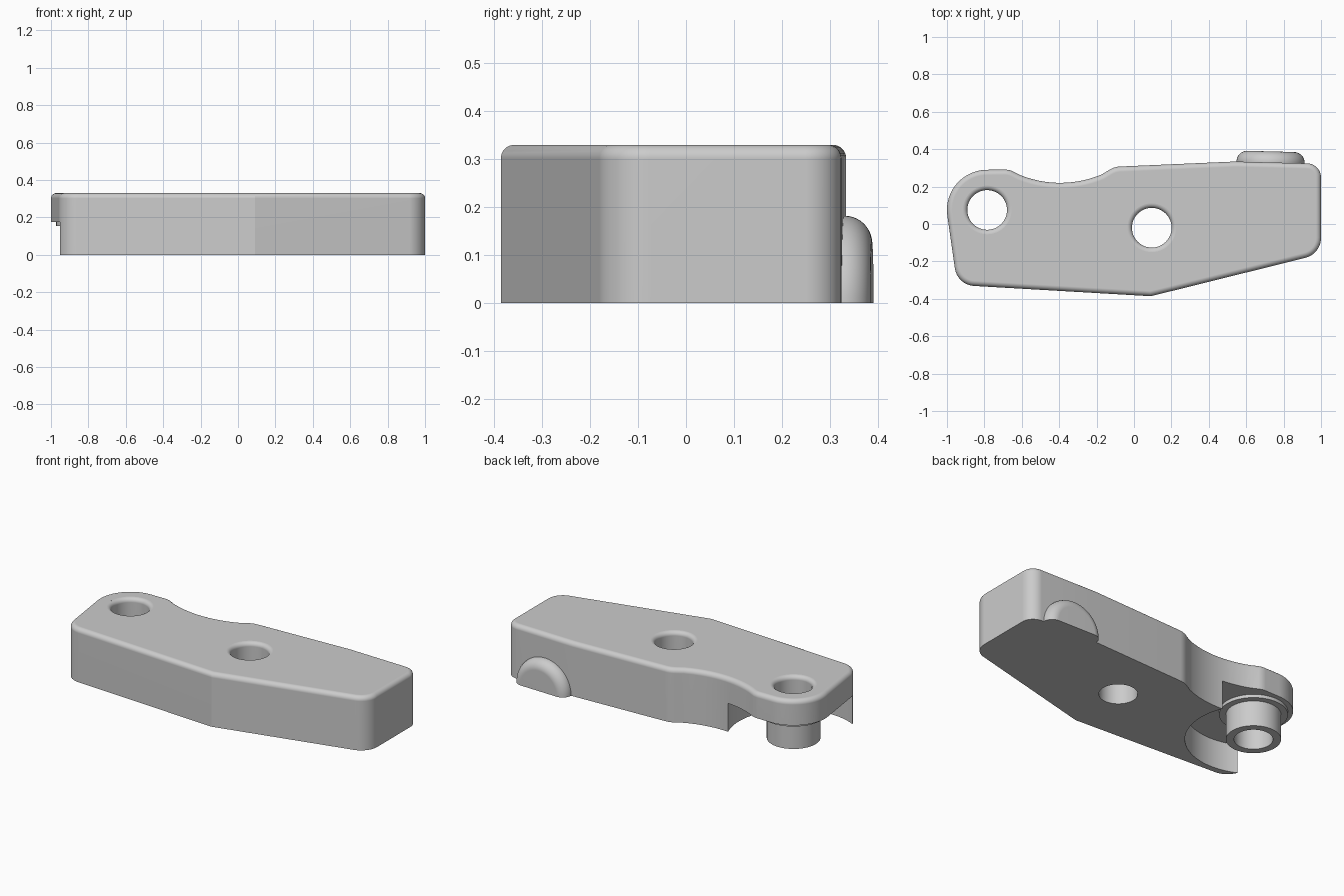
import bpy, bmesh
from math import sin, cos, tan, pi, radians
from mathutils import Vector, Matrix

cube = bpy.data.objects.get("Cube")
if cube:
    bpy.data.objects.remove(cube, do_unlink=True)

HEIGHT, FILLET, HOLE_R, POCKET_Z = 0.33, 0.028, 0.106, 0.175
BOSS, PIVOT = Vector((-0.785, 0.075)), Vector((0.095, -0.02))

grey = bpy.data.materials.new("plain grey")
grey.use_nodes = True
colour = (0.6, 0.6, 0.6, 1)
grey.diffuse_color = colour
grey.node_tree.nodes["Principled BSDF"].inputs["Base Color"].default_value = colour


def make_object(name, bm):
    bmesh.ops.recalc_face_normals(bm, faces=bm.faces)
    mesh = bpy.data.meshes.new(name)
    bm.to_mesh(mesh)
    bm.free()
    mesh.materials.append(grey)
    ob = bpy.data.objects.new(name, mesh)
    bpy.context.collection.objects.link(ob)
    return ob


def arc(centre, radius, start, end, steps):
    """Points along an arc, angles in degrees."""
    angles = [radians(start + (end - start) * i / steps) for i in range(steps + 1)]
    return [Vector((centre[0] + radius * cos(a), centre[1] + radius * sin(a))) for a in angles]


def rounded(before, corner, after, radius, steps=10):
    """Points of a fillet that replaces a corner."""
    p = Vector(corner)
    u, v = (Vector(before) - p).normalized(), (Vector(after) - p).normalized()
    half = u.angle(v) / 2
    centre = p + (u + v).normalized() * radius / sin(half)
    a = (p + u * radius / tan(half) - centre).normalized()
    b = (p + v * radius / tan(half) - centre).normalized()
    return [centre + a.slerp(b, i / steps).normalized() * radius for i in range(steps + 1)]


def lathe(profile, closed=False, steps=72):
    """Revolve (radius, height) points about z."""
    bm = bmesh.new()
    verts = [bm.verts.new((r, 0, z)) for r, z in profile]
    edges = [bm.edges.new(pair) for pair in zip(verts, verts[1:])]
    if closed:
        edges.append(bm.edges.new((verts[-1], verts[0])))
    bmesh.ops.spin(bm, geom=verts + edges, cent=(0, 0, 0), axis=(0, 0, 1),
                   angle=2 * pi, steps=steps)
    bmesh.ops.remove_doubles(bm, verts=bm.verts, dist=1e-4)
    return bm


def cut(ob, name, bm, place):
    """Subtract a lathed shape from an object."""
    cutter = make_object(name, bm)
    cutter.hide_render = True
    cutter.data.transform(Matrix.Translation((place.x, place.y, 0)))
    mod = ob.modifiers.new(name, 'BOOLEAN')
    mod.operation, mod.solver, mod.object = 'DIFFERENCE', 'EXACT', cutter
    bpy.context.view_layer.objects.active = ob
    bpy.ops.object.modifier_apply(modifier=name)
    bpy.data.objects.remove(cutter, do_unlink=True)


# Plate outline, clockwise from the round end
nose = arc(BOSS, 0.215, 188, 90, 20)
scoop = arc((-0.395, 0.79), 0.57, 248, 293, 14)
corners = [(0.54, 0.334, 0), (1, 0.322, 0.075), (1, -0.16, 0.11),
           (0.09, -0.386, 0), (-0.945, -0.326, 0.11)]
lip_left, lip_right = (-0.668, 0.291), (-0.105, 0.306)
outline = nose + rounded(nose[-1], lip_left, scoop[0], 0.09, 5) + scoop
outline += rounded(scoop[-1], lip_right, corners[0][:2], 0.12, 5)
for i, (x, y, r) in enumerate(corners):
    before = corners[i - 1][:2] if i else lip_right
    after = corners[i + 1][:2] if i + 1 < len(corners) else nose[0]
    outline += rounded(before, (x, y), after, r) if r else [Vector((x, y))]

# Plate with a filleted top edge
bm = bmesh.new()
base = bm.faces.new([bm.verts.new((p.x, p.y, 0)) for p in outline])
top = bmesh.ops.extrude_face_region(bm, geom=[base], use_keep_orig=True)["geom"]
top_verts = [g for g in top if isinstance(g, bmesh.types.BMVert)]
bmesh.ops.translate(bm, verts=top_verts, vec=(0, 0, HEIGHT))
bmesh.ops.recalc_face_normals(bm, faces=bm.faces)
rim = [g for g in top if isinstance(g, bmesh.types.BMEdge)]
bmesh.ops.bevel(bm, geom=rim, offset=FILLET, offset_type='OFFSET', segments=8,
                profile=0.5, affect='EDGES')
plate = make_object("plate", bm)

# Round pocket underneath, then two holes with rounded rims
cut(plate, "pocket_cutter", lathe([(0, -0.1), (0.373, -0.1), (0.373, POCKET_Z), (0, POCKET_Z)],
                                  steps=96), BOSS)
flare = arc((HOLE_R + 0.025, HEIGHT - 0.025), 0.025, 180, 92, 8)
hole = [(0, -0.1), (HOLE_R, -0.1)] + [tuple(p) for p in flare]
hole += [(flare[-1].x, HEIGHT + 0.1), (0, HEIGHT + 0.1)]
for place in (BOSS, PIVOT):
    cut(plate, "hole_cutter", lathe(hole), place)

# Hollow boss with a collar inside the pocket
boss = make_object("boss", lathe([(HOLE_R, 0), (0.15, 0), (0.15, 0.155), (0.187, 0.155),
                                  (0.187, POCKET_Z), (HOLE_R, POCKET_Z)], closed=True))
boss.location = (BOSS.x, BOSS.y, 0)

# Half-round button on the back
dome = [tuple(p) for p in arc((0.125, 0.003), 0.057, 0, 90, 10)]
bm = lathe([(0, -0.02), (0.182, -0.02)] + dome + [(0, 0.06)])
bmesh.ops.rotate(bm, verts=bm.verts, cent=(0, 0, 0), matrix=Matrix.Rotation(-pi / 2, 3, 'X'))
bmesh.ops.bisect_plane(bm, geom=bm.verts[:] + bm.edges[:] + bm.faces[:], dist=1e-5,
                       plane_co=(0, 0, 0), plane_no=(0, 0, 1), clear_inner=True)
bmesh.ops.holes_fill(bm, edges=[e for e in bm.edges if e.is_boundary], sides=0)
button = make_object("back_button", bm)
button.location = (0.73, 0.328, 0)
button.rotation_euler.z = radians(-1.5)

# Smooth rounded surfaces, crisp edges
bpy.ops.object.select_all(action='DESELECT')
for ob in (plate, boss, button):
    ob.select_set(True)
    bpy.context.view_layer.objects.active = ob
bpy.ops.object.shade_smooth_by_angle(angle=radians(15))
for ob in (plate, boss, button):
    ob.modifiers.new("even_shading", 'WEIGHTED_NORMAL').keep_sharp = True
